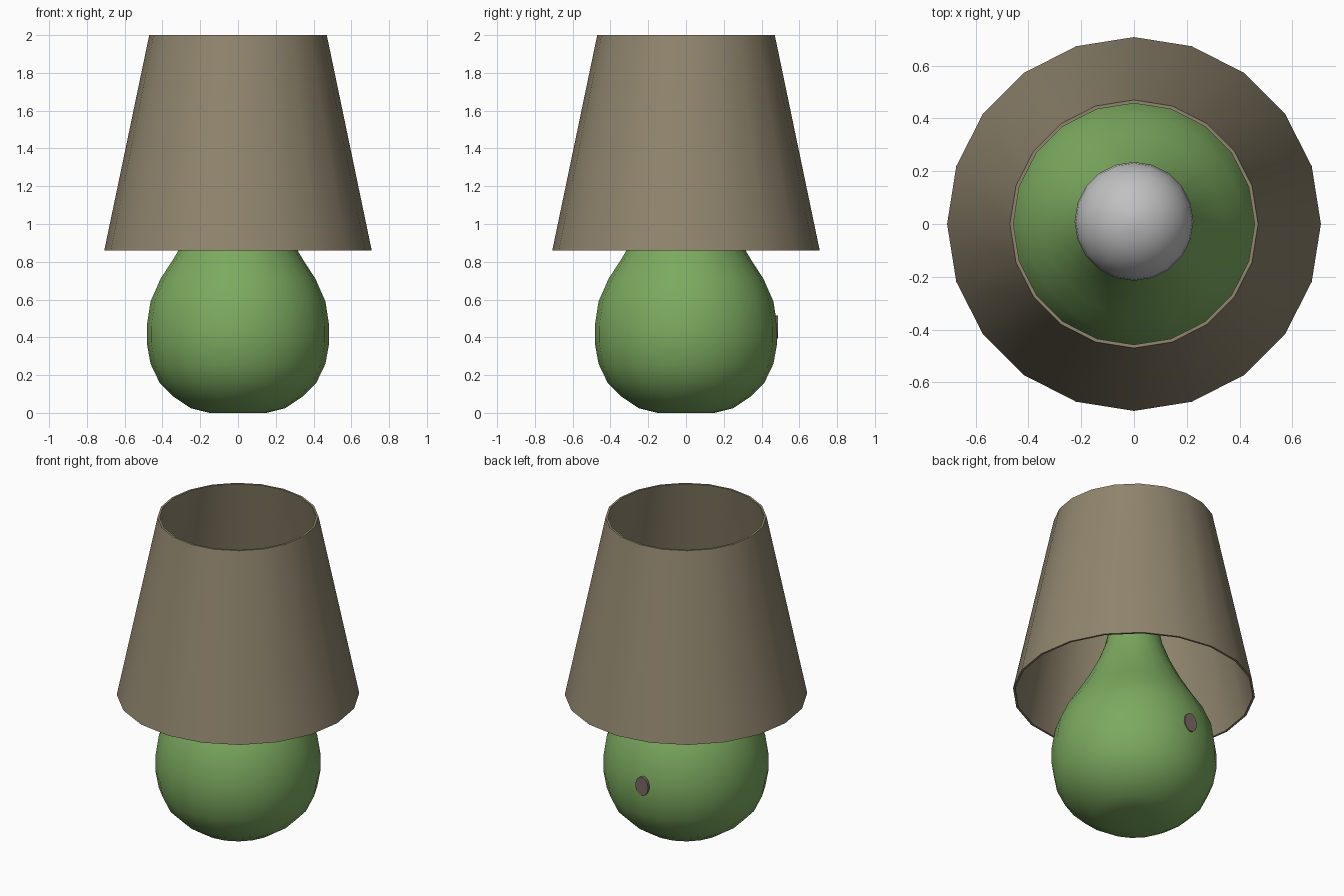
import bpy, bmesh, math

if "Cube" in bpy.data.objects:
    bpy.data.objects.remove(bpy.data.objects["Cube"])

SIDES = 20


def material(name, rgb):
    m = bpy.data.materials.new(name)
    m.diffuse_color = (*rgb, 1)
    m.use_nodes = True
    m.node_tree.nodes["Principled BSDF"].inputs["Base Color"].default_value = m.diffuse_color
    return m


def lathe(name, profile, mat, angle=40, closed=False):
    """Spin (radius, z) points around the z axis; caps the ends or closes the loop."""
    bm = bmesh.new()
    rings = []
    for r, z in profile:
        rings.append([bm.verts.new((r * math.cos(2 * math.pi * i / SIDES),
                                    r * math.sin(2 * math.pi * i / SIDES), z))
                      for i in range(SIDES)])
    pairs = list(zip(rings, rings[1:]))
    if closed:
        pairs.append((rings[-1], rings[0]))
    else:
        bm.faces.new(rings[0][::-1])
        bm.faces.new(rings[-1])
    for a, b in pairs:
        for i in range(SIDES):
            j = (i + 1) % SIDES
            bm.faces.new((a[i], a[j], b[j], b[i]))
    bmesh.ops.recalc_face_normals(bm, faces=bm.faces)
    return finish(name, bm, mat, angle)


def finish(name, bm, mat, angle):
    me = bpy.data.meshes.new(name)
    bm.to_mesh(me)
    bm.free()
    me.materials.append(mat)
    ob = bpy.data.objects.new(name, me)
    bpy.context.collection.objects.link(ob)
    bpy.ops.object.select_all(action='DESELECT')
    ob.select_set(True)
    bpy.context.view_layer.objects.active = ob
    bpy.ops.object.shade_smooth_by_angle(angle=math.radians(angle))
    return ob


beige = material("shade beige", (0.28, 0.235, 0.155))
green = material("ceramic green", (0.20, 0.40, 0.115))
grey = material("bulb grey", (0.53, 0.53, 0.53))
brown = material("switch brown", (0.19, 0.14, 0.13))

# Gourd-shaped base with a slim neck
lathe("lamp_base", [(0.15, 0.0), (0.25, 0.025), (0.34, 0.085), (0.415, 0.16),
                    (0.463, 0.26), (0.483, 0.37), (0.483, 0.46), (0.463, 0.59),
                    (0.41, 0.71), (0.345, 0.81), (0.28, 0.92), (0.215, 1.05),
                    (0.17, 1.17), (0.148, 1.27), (0.14, 1.33)], green, 60)

# Thin conical shade, open at both ends
lathe("lamp_shade", [(0.708, 0.86), (0.47, 2.0), (0.457, 2.0), (0.695, 0.86)],
      beige, 40, closed=True)

# Round bulb on a short stem
R, C = 0.225, 1.49
bulb = [(0.11, 1.28)]
bulb += [(R * math.cos(math.radians(a)), C + R * math.sin(math.radians(a)))
         for a in range(-60, 89, 12)]
bulb.append((0.01, C + R))
lathe("bulb", bulb, grey, 60).location.y = 0.01

# Small round switch set flush into the back of the base
bm = bmesh.new()
bmesh.ops.create_cone(bm, cap_ends=True, segments=16, radius1=0.06, radius2=0.06, depth=0.05)
switch = finish("switch", bm, brown, 40)
switch.rotation_euler.x = math.radians(90)
switch.scale.x = 0.75
switch.location = (-0.025, 0.462, 0.455)
